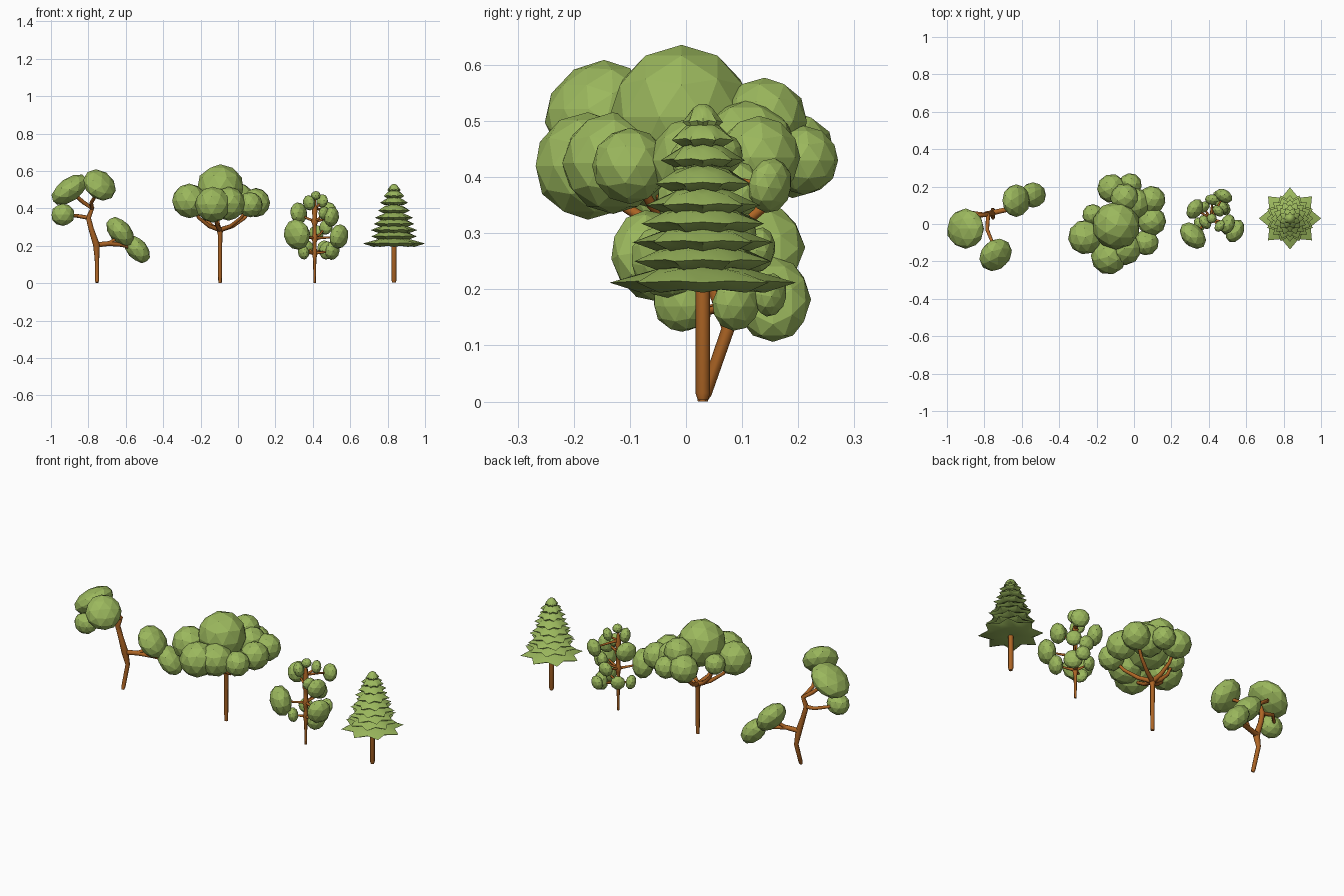
import bpy, bmesh, math
from mathutils import Matrix, Vector, Euler

if "Cube" in bpy.data.objects:
    bpy.data.objects.remove(bpy.data.objects["Cube"])


def material(name, rgb):
    m = bpy.data.materials.new(name)
    m.diffuse_color = (*rgb, 1)
    m.use_nodes = True
    m.node_tree.nodes["Principled BSDF"].inputs["Base Color"].default_value = m.diffuse_color
    return m


LEAF = material("leaf_green", (0.33, 0.48, 0.11))
BARK = material("bark_brown", (0.42, 0.13, 0.018))


def mesh_object(name, bm, mat):
    me = bpy.data.meshes.new(name)
    bm.to_mesh(me)
    bm.free()
    me.materials.append(mat)
    ob = bpy.data.objects.new(name, me)
    bpy.context.collection.objects.link(ob)
    return ob


def blobs(name, items):
    # items: (centre, radii, rotation in degrees), low-poly leaf clumps
    bm = bmesh.new()
    for c, r, rot in items:
        e = Euler([math.radians(a) for a in rot]).to_matrix().to_4x4()
        m = Matrix.Translation(c) @ e @ Matrix.Diagonal((*r, 1))
        bmesh.ops.create_icosphere(bm, subdivisions=2, radius=1.03, matrix=m)
    return mesh_object(name, bm, LEAF)


def tubes(name, paths):
    # each path is a list of (x, y, z, radius)
    cu = bpy.data.curves.new(name, 'CURVE')
    cu.dimensions = '3D'
    cu.bevel_depth = 1
    cu.bevel_resolution = 2
    cu.use_fill_caps = True
    for p in paths:
        s = cu.splines.new('POLY')
        s.points.add(len(p) - 1)
        for pt, (x, y, z, r) in zip(s.points, p):
            pt.co = (x, y, z, 1)
            pt.radius = r
    cu.materials.append(BARK)
    ob = bpy.data.objects.new(name, cu)
    bpy.context.collection.objects.link(ob)
    smooth(ob, True)
    return ob


def smooth(ob, convert=False):
    bpy.ops.object.select_all(action='DESELECT')
    ob.select_set(True)
    bpy.context.view_layer.objects.active = ob
    if convert:
        bpy.ops.object.convert(target='MESH')
    bpy.ops.object.shade_smooth_by_angle(angle=math.radians(50))


# Crooked tree: bent trunk and five tilted leaf pads
tubes("crooked_trunk", [
    [(-.754, .03, .003, .008), (-.754, .035, .015, .011), (-.754, .075, .13, .012), (-.757, .055, .205, .018),
     (-.785, .055, .29, .014), (-.80, .05, .35, .014), (-.78, .05, .40, .012),
     (-.83, .045, .435, .011), (-.88, 0, .48, .009)],
    [(-.757, .06, .205, .014), (-.69, .075, .212, .013), (-.62, .10, .205, .011),
     (-.54, .15, .18, .008)],
    [(-.69, .075, .212, .011), (-.65, .10, .24, .009), (-.63, .12, .27, .008)],
    [(-.80, .05, .35, .011), (-.86, .06, .36, .01), (-.93, -.01, .365, .008)],
    [(-.78, .05, .40, .011), (-.785, -.03, .43, .01), (-.74, -.14, .50, .008)],
])
blobs("crooked_leaves", [
    ((-.90, -.025, .50), (.11, .105, .06), (0, -35, 0)),
    ((-.74, -.165, .525), (.062, .093, .093), (0, -40, -45)),
    ((-.936, -.045, .366), (.062, .055, .058), (0, 0, 0)),
    ((-.63, .125, .275), (.09, .085, .057), (0, 50, 0)),
    ((-.54, .155, .182), (.085, .066, .053), (0, 50, 0)),
])

# Round tree: thin trunk, a few spreading branches, ball crown
ball = [
    (-.095, -.008, .507, .125), (-.26, -.07, .44, .09), (-.135, -.175, .42, .093),
    (-.05, -.13, .425, .088), (.065, -.10, .42, .066), (.095, .015, .43, .075),
    (.095, .13, .435, .072), (.0, .11, .45, .085), (-.12, .19, .44, .075),
    (-.02, .21, .43, .06), (-.22, .05, .44, .055), (-.05, .14, .50, .075),
]
fork = Vector((-.096, .03, .285))
paths = [[(-.096, .03, 0, .009), (-.096, .03, .05, .011), (-.096, .03, .26, .012), (*fork, .018)]]
for x, y, z, r in [ball[i] for i in (1, 2, 4, 6, 8, 10)]:
    c = Vector((x, y, z))
    mid, mid2 = fork.lerp(c, .35), fork.lerp(c, .7)
    mid.z, mid2.z = fork.z + .02, fork.z + .065
    paths.append([(*fork, .013), (*mid, .011), (*mid2, .009), (*c, .007)])
tubes("round_trunk", paths)
blobs("round_crown", [((x, y, z), (r, r, r), (0, 0, 25 * i)) for i, (x, y, z, r) in enumerate(ball)])

# Slender tree: knobbly trunk with leaf discs on short twigs
TX, TY = .41, .03
discs = [
    (.315, -.062, .26, .08), (.54, -.037, .25, .064), (.50, .0, .355, .053),
    (.325, .08, .375, .056), (.38, .01, .43, .04), (.48, .15, .385, .048),
    (.35, .0, .165, .038), (.475, .09, .175, .048), (.505, -.01, .175, .05),
    (.45, .07, .44, .035), (.42, .13, .27, .04), (.47, .09, .30, .04),
    (.46, -.01, .375, .035), (.46, .15, .19, .038), (.37, .09, .19, .038),
]
paths = [[(TX, TY, z, r) for z, r in [(0, .006), (.13, .009), (.16, .015), (.19, .01), (.22, .011),
          (.24, .02), (.26, .011), (.31, .011), (.33, .019), (.35, .012), (.40, .015),
          (.42, .009), (.47, .005)]]]
items = [((TX + .005, TY, .468), (.026, .026, .024), (0, 0, 0))]
for x, y, z, r in discs:
    root = min((.16, .24, .33, .40), key=lambda k: abs(k - z + .015))
    paths.append([(TX, TY, root, .008), ((x + TX) / 2, (y + TY) / 2, root + (z - root) * .4, .006), (x, y, z, .004)])
    items.append(((x, y, z), (r * .7, r, r), (0, 10, math.degrees(math.atan2(y - TY, x - TX)))))
tubes("slender_trunk", paths)
blobs("slender_leaves", items)

# Conifer: straight trunk and stacked star-shaped tiers with bulging undersides
CX, CY = .834, .03
tubes("conifer_trunk", [[(CX, CY, .003, .009), (CX, CY, .015, .013), (CX, CY, .25, .013), (CX, CY, .45, .008)]])
tiers = [(.212, .166), (.25, .132), (.284, .125), (.317, .118), (.35, .102),
         (.388, .092), (.43, .075), (.466, .06), (.498, .036)]
bm = bmesh.new()
N = 16
for t, (z, R) in enumerate(tiers):
    thick = .45 + .55 * R / .166
    rings = []
    # top, shoulder, star edge, underside, core
    for k, (f, h) in enumerate([(.2, .032), (.55, .022), (1, 0), (.55, -.012), (.2, -.01)]):
        ring = []
        for i in range(N):
            a = math.tau * i / N + (t % 2) * math.tau / N
            tip = i % 2 == 0
            rr, zz = R * f, z + h * (thick if k > 1 else 1)
            if k == 2:
                rr, zz = (rr, zz) if tip else (rr * .72, zz + .003)
            elif k == 1:
                rr, zz = (rr * 1.1, zz - .004) if tip else (rr * .9, zz + .004)
            elif k == 3 and tip:
                rr, zz = rr * 1.2, zz - .006 * thick
            ring.append(bm.verts.new((CX + rr * math.cos(a), CY + rr * math.sin(a), zz)))
        rings.append(ring)
    for a, b in zip(rings, rings[1:]):
        for i in range(N):
            j = (i + 1) % N
            bm.faces.new((a[i], b[i], b[j], a[j]))
    bm.faces.new(rings[0])
    bm.faces.new(rings[-1][::-1])
bmesh.ops.recalc_face_normals(bm, faces=bm.faces)
smooth(mesh_object("conifer_tiers", bm, LEAF))
